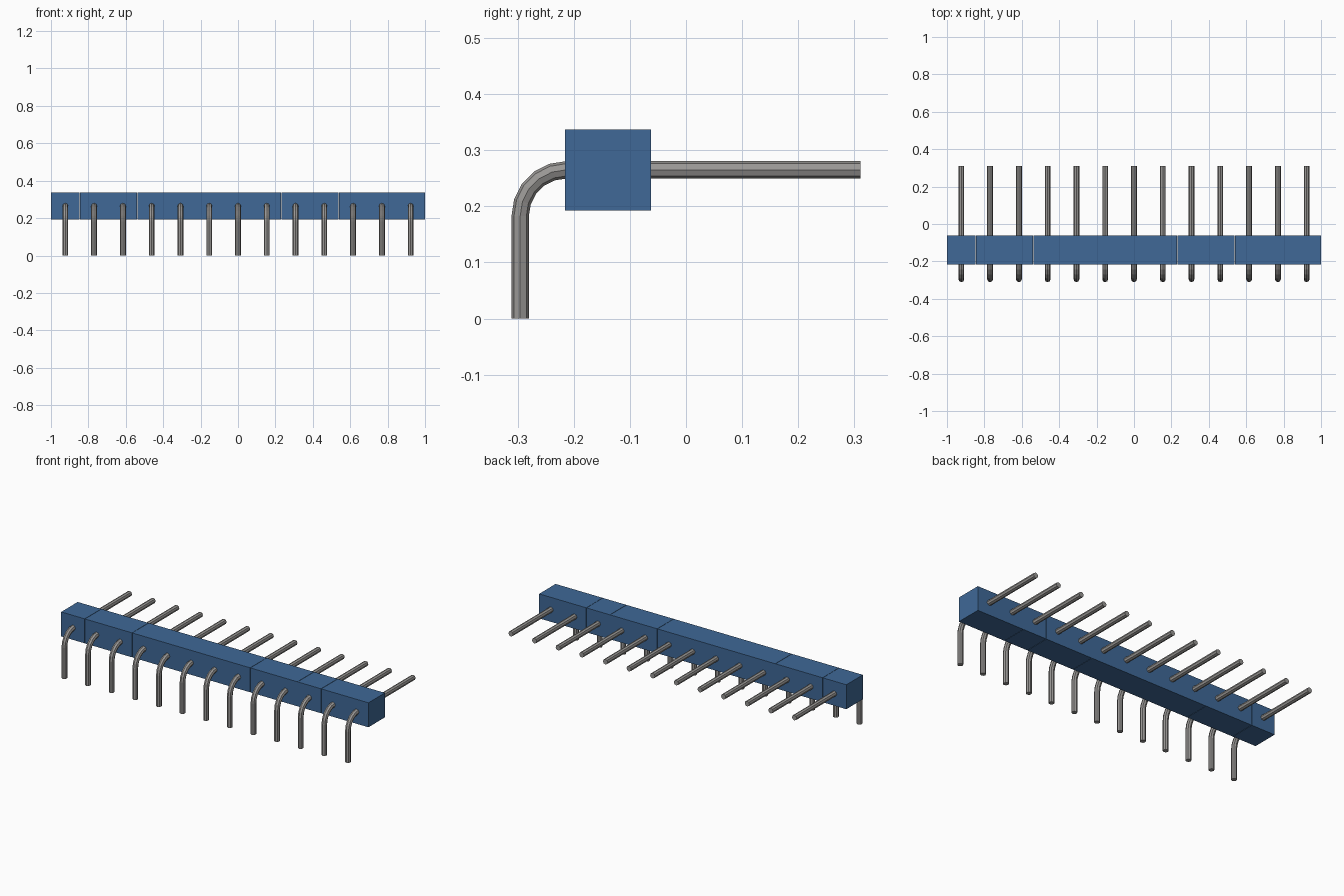
import bpy
import bmesh
import math
from mathutils import Vector

if "Cube" in bpy.data.objects:
    bpy.data.objects.remove(bpy.data.objects["Cube"], do_unlink=True)


def material(name, rgb):
    m = bpy.data.materials.new(name)
    m.use_nodes = True
    m.diffuse_color = (*rgb, 1)
    m.node_tree.nodes["Principled BSDF"].inputs["Base Color"].default_value = (*rgb, 1)
    return m


BLUE = material("blue plastic", (0.05, 0.14, 0.31))
GREY = material("grey metal", (0.32, 0.31, 0.30))

PINS = 13
PITCH = 2 / PINS
GAP = 0.002          # hairline seam between housing segments


def add_object(name, mesh, x):
    obj = bpy.data.objects.new(name, mesh)
    obj.location.x = x
    bpy.context.collection.objects.link(obj)


def mesh_from(bm, name, mat):
    bmesh.ops.recalc_face_normals(bm, faces=bm.faces)
    mesh = bpy.data.meshes.new(name)
    bm.to_mesh(mesh)
    bm.free()
    mesh.materials.append(mat)
    return mesh


def housing(name, x0, x1):
    """Plain box segment of the housing strip."""
    bm = bmesh.new()
    bmesh.ops.create_cube(bm, size=1)
    bmesh.ops.scale(bm, verts=bm.verts, vec=(x1 - x0, 0.153, 0.144))
    bmesh.ops.translate(bm, verts=bm.verts, vec=(0, -0.139, 0.265))
    add_object(name, mesh_from(bm, name, BLUE), (x0 + x1) / 2)


def bent_pin_mesh(radius=0.0155, sides=8, bend=0.082, steps=5):
    """Octagonal rod: up from the ground, round the bend, then straight back."""
    leg_y, rod_z, tip_y = -0.2955, 0.265, 0.311
    path = [(leg_y, 0, 0)]                      # y, z, heading angle
    for i in range(steps + 1):
        a = math.pi / 2 * i / steps
        path.append((leg_y + bend * (1 - math.cos(a)),
                     rod_z - bend * (1 - math.sin(a)), a))
    path.append((tip_y, rod_z, math.pi / 2))

    bm = bmesh.new()
    rings = []
    for y, z, a in path:
        outward = Vector((0, -math.cos(a), math.sin(a)))
        ring = []
        for k in range(sides):
            t = 2 * math.pi * k / sides
            offset = outward * math.cos(t) + Vector((1, 0, 0)) * math.sin(t)
            ring.append(bm.verts.new(Vector((0, y, z)) + offset * radius))
        rings.append(ring)
    for r0, r1 in zip(rings, rings[1:]):
        for k in range(sides):
            n = (k + 1) % sides
            bm.faces.new((r0[k], r0[n], r1[n], r1[k]))
    bm.faces.new(rings[0])
    bm.faces.new(rings[-1])
    return mesh_from(bm, "bent_pin", GREY)


# Housing segments, each spanning a whole number of pin positions
cells = [1, 2, 5, 2, 1, 2]
start = 0
for i, n in enumerate(cells):
    x0 = -1 + start * PITCH + (GAP / 2 if i else 0)
    start += n
    x1 = -1 + start * PITCH - (GAP / 2 if start < PINS else 0)
    housing(f"housing_segment_{i + 1}", x0, x1)

# Row of right-angle pins sharing one mesh
pin = bent_pin_mesh()
for i in range(PINS):
    add_object(f"bent_pin_{i + 1}", pin, -1 + (i + 0.5) * PITCH)
